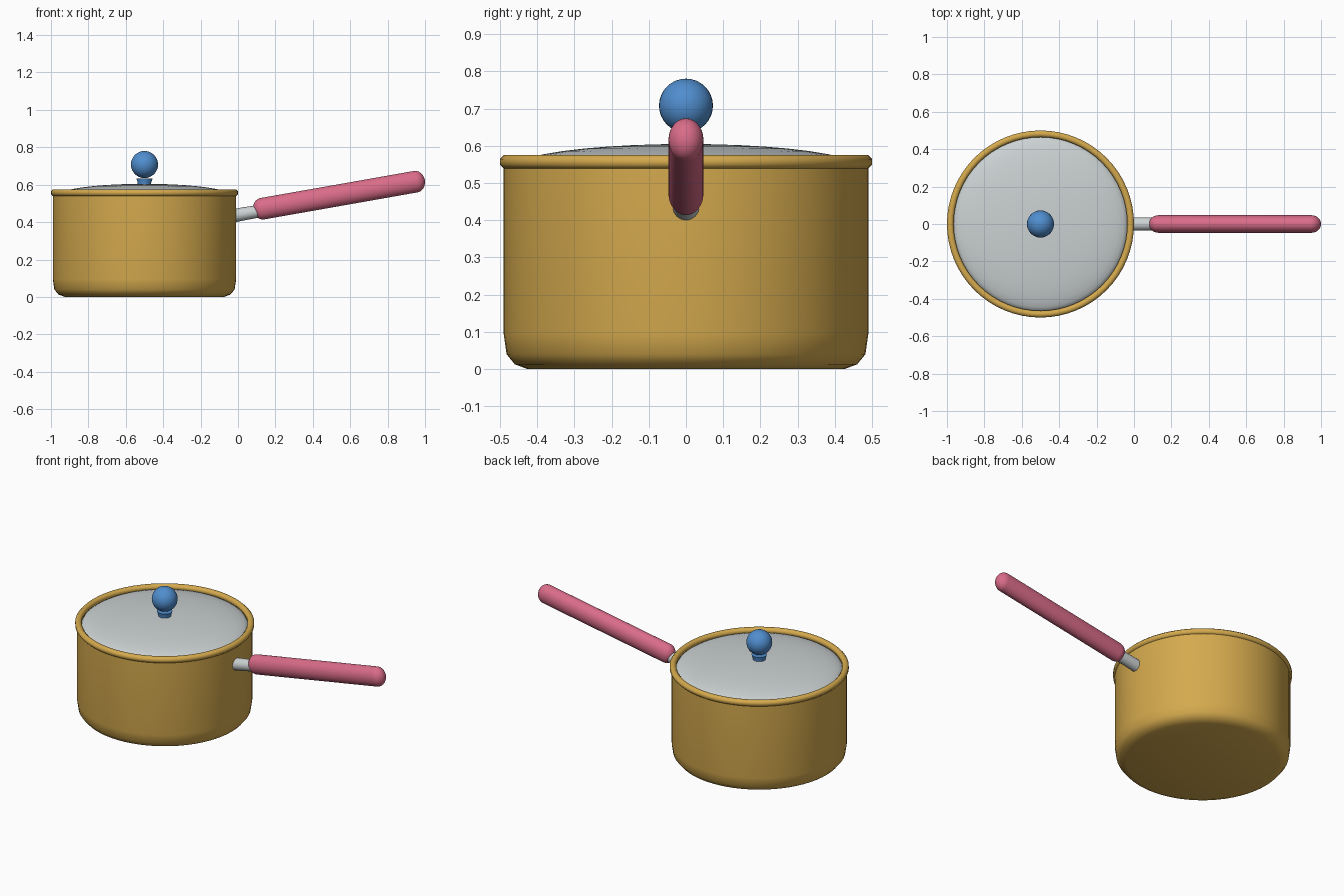
import bpy, bmesh, math
from mathutils import Matrix, Vector

cube = bpy.data.objects.get("Cube")
if cube:
    bpy.data.objects.remove(cube, do_unlink=True)


def material(name, rgb):
    mat = bpy.data.materials.new(name)
    mat.use_nodes = True
    mat.diffuse_color = (*rgb, 1)
    mat.node_tree.nodes["Principled BSDF"].inputs["Base Color"].default_value = (*rgb, 1)
    return mat


gold = material("gold", (0.66, 0.40, 0.075))
steel = material("steel", (0.60, 0.64, 0.65))
pink = material("pink", (0.70, 0.15, 0.25))
blue = material("blue", (0.08, 0.27, 0.62))


def lathe(name, profile, mat, matrix, steps=64, closed=False):
    """Spin (radius, height) points around the local z axis."""
    bm = bmesh.new()
    verts = [bm.verts.new((r, 0, z)) for r, z in profile]
    pairs = list(zip(verts, verts[1:]))
    if closed:
        pairs.append((verts[-1], verts[0]))
    edges = [bm.edges.new(p) for p in pairs]
    bmesh.ops.spin(bm, geom=verts + edges, cent=(0, 0, 0), axis=(0, 0, 1),
                   angle=math.tau, steps=steps, use_merge=True)
    bmesh.ops.remove_doubles(bm, verts=bm.verts, dist=0.0001)
    bmesh.ops.recalc_face_normals(bm, faces=bm.faces)
    mesh = bpy.data.meshes.new(name)
    bm.to_mesh(mesh)
    bm.free()
    mesh.materials.append(mat)
    obj = bpy.data.objects.new(name, mesh)
    bpy.context.collection.objects.link(obj)
    obj.matrix_world = matrix
    bpy.ops.object.select_all(action="DESELECT")
    obj.select_set(True)
    bpy.context.view_layer.objects.active = obj
    bpy.ops.object.shade_smooth_by_angle(angle=math.radians(50))
    return obj


def arc(radius_r, radius_z, center_r, center_z, start, end, count):
    """Points on an ellipse arc, angles in degrees."""
    angles = [math.radians(start + (end - start) * i / count) for i in range(count + 1)]
    return [(center_r + radius_r * math.cos(a), center_z + radius_z * math.sin(a)) for a in angles]


pot = Matrix.Translation((-0.5, 0, 0))

# Hollow pot body with a rounded foot
lathe("pot_body", [(0, 0), (0.425, 0), (0.46, 0.013), (0.482, 0.04), (0.49, 0.095),
                   (0.49, 0.557), (0.47, 0.557), (0.47, 0.095), (0.42, 0.025), (0, 0.025)],
      gold, pot)

# Rolled rim
lathe("pot_rim", arc(0.0195, 0.0195, 0.482, 0.557, 22.5, 337.5, 7), gold, pot, closed=True)

# Shallow domed lid
lathe("lid", arc(0.468, 0.065, 0, 0.54, 0, 90, 10) + [(0, 0.54)], steel, pot)

# Lid knob: flared stem and ball
lathe("knob_stem", [(0, 0.59), (0.036, 0.59), (0.036, 0.61), (0.043, 0.633), (0, 0.633)],
      blue, pot, steps=32)
lathe("knob_ball", arc(0.0725, 0.0725, 0, 0.708, -90, 90, 16), blue, pot, steps=32)

# Handle frame: local z runs outward along the tilted handle
tilt = Matrix.Rotation(math.radians(80), 4, "Y")
handle = Matrix.Translation((0.54, 0, 0.544)) @ tilt

# Grip: long capsule with an oval section
lathe("handle_grip", arc(0.058, 0.05, 0, -0.416, -90, 0, 8) + arc(0.058, 0.05, 0, 0.416, 0, 90, 8),
      pink, handle @ Matrix.Diagonal((1, 0.81, 1, 1)), steps=32)

# Metal neck joining the grip to the pot
neck = Matrix.Translation(Vector((0, 0, -0.01))) @ handle
lathe("handle_neck", [(0, -0.58), (0.036, -0.58), (0.033, -0.40), (0, -0.40)], steel, neck, steps=32)
